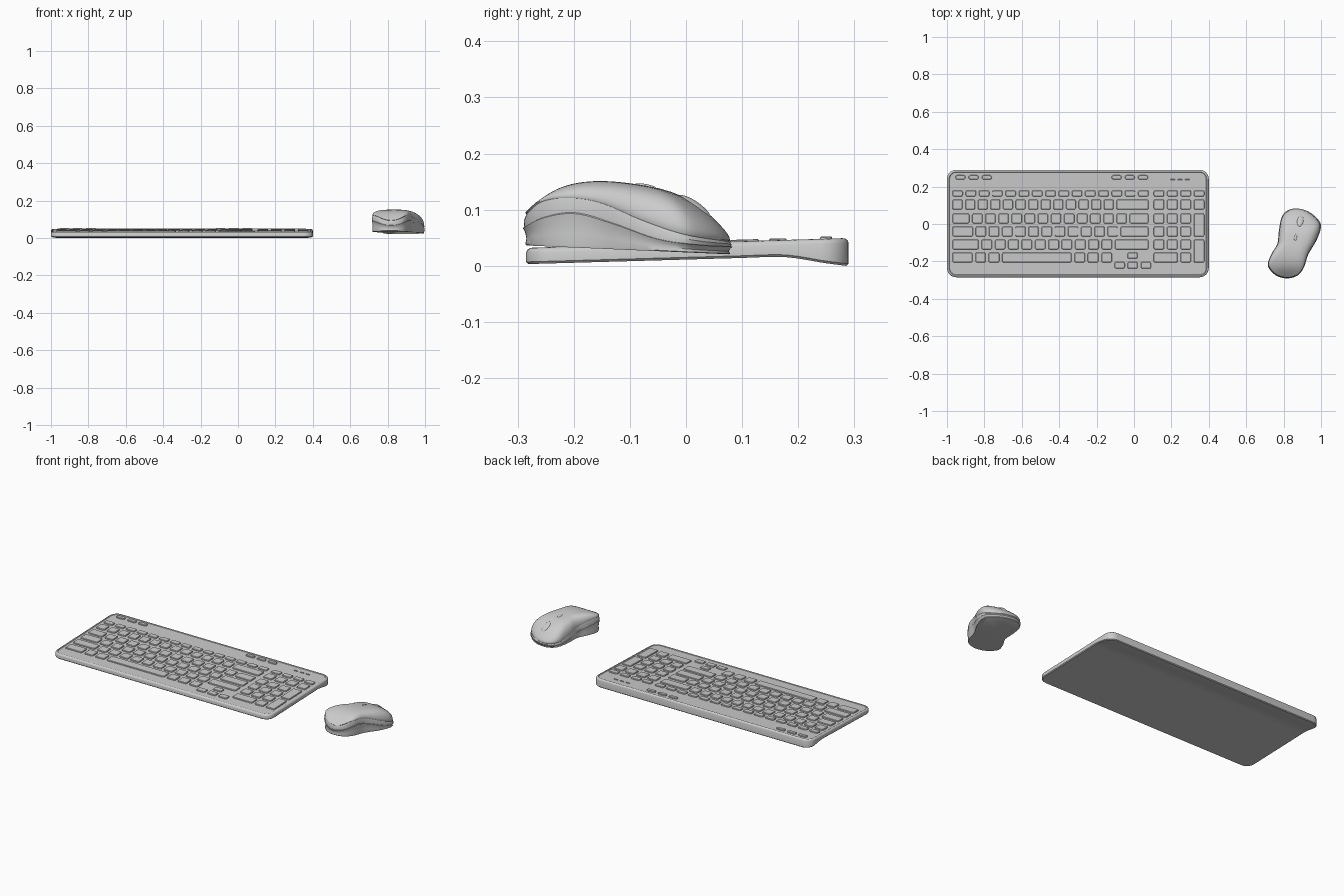
import bpy, bmesh, math
from mathutils import Vector

if "Cube" in bpy.data.objects:
    bpy.data.objects.remove(bpy.data.objects["Cube"])


def make(name, bm, angle=35):
    bmesh.ops.recalc_face_normals(bm, faces=bm.faces)
    me = bpy.data.meshes.new(name)
    bm.to_mesh(me)
    bm.free()
    ob = bpy.data.objects.new(name, me)
    bpy.context.collection.objects.link(ob)
    bpy.ops.object.select_all(action='DESELECT')
    ob.select_set(True)
    bpy.context.view_layer.objects.active = ob
    bpy.ops.object.shade_smooth_by_angle(angle=math.radians(angle))
    return ob


def loft(bm, rings):
    """Skin a stack of closed rings and return their vertices."""
    vs = [[bm.verts.new(p) for p in r] for r in rings]
    n = len(vs[0])
    for a, b in zip(vs, vs[1:]):
        for i in range(n):
            j = (i + 1) % n
            bm.faces.new((a[i], a[j], b[j], b[i]))
    return vs


def curve(pts, x):
    """Smooth height profile through sorted points."""
    n = len(pts)
    x = min(max(x, pts[0][0]), pts[-1][0])
    slope = lambda k: ((pts[min(k + 1, n - 1)][1] - pts[max(k - 1, 0)][1]) /
                       (pts[min(k + 1, n - 1)][0] - pts[max(k - 1, 0)][0]))
    for k in range(n - 1):
        (x0, y0), (x1, y1) = pts[k], pts[k + 1]
        if x <= x1:
            h = x1 - x0
            t = (x - x0) / h
            return ((2*t**3 - 3*t*t + 1) * y0 + (t**3 - 2*t*t + t) * h * slope(k)
                    + (3*t*t - 2*t**3) * y1 + (t**3 - t*t) * h * slope(k + 1))


# Keyboard body: rounded outline, sloping top, arched underside
X0, X1, Y0, Y1 = -1.0, 0.4, -0.285, 0.29
UNDER = [(-.285, .003), (.1, .014), (.165, .016), (.2, .013), (.24, .006), (.285, 0), (.29, 0)]


def top(y):
    return .032 + (y - Y0) * .0305


def under(y):
    return max(0, curve(UNDER, y))


def outline(x0, x1, y0, y1, r, inset=0, seg=6, ys=()):
    """Rounded rectangle: right half front to back, then left half back to front."""
    arc = [(math.cos(a) * (r - inset), math.sin(a) * (r - inset))
           for a in [math.pi / 2 * k / seg for k in range(seg + 1)]]
    half = [(x1 - r + c, y0 + r - s) for c, s in reversed(arc)]
    half += [(x1 - inset, y) for y in ys]
    half += [(x1 - r + c, y1 - r + s) for c, s in arc]
    return half + [(x0 + x1 - x, y) for x, y in reversed(half)]


def strip_cap(bm, ring):
    n = len(ring)
    for i in range(n // 2 - 1):
        bm.faces.new((ring[i], ring[i + 1], ring[n - 2 - i], ring[n - 1 - i]))


bm = bmesh.new()
SIDE = (-.1, .05, .1, .14, .165, .18, .2, .22)
layers = [(.004, under, 0), (0, under, .004), (0, top, -.009), (.002, top, -.004),
          (.006, top, -.001), (.011, top, 0), (.014, top, -.003)]
rings = loft(bm, [[(x, y, f(y) + d) for x, y in outline(X0, X1, Y0, Y1, .05, ins, ys=SIDE)]
                  for ins, f, d in layers])
strip_cap(bm, rings[0])
strip_cap(bm, rings[-1])
make("keyboard_body", bm)


# Keys: tapered rounded caps following the slope of the deck
def key(bm, x0, x1, y0, y1, rise=.003, r=.009):
    rs = loft(bm, [[(x, y, top(y) + d) for x, y in outline(x0, x1, y0, y1, r, ins, 3)]
                   for ins, d in ((0, -.006), (.001, rise - .0015), (.003, rise))])
    strip_cap(bm, rs[-1])
    strip_cap(bm, rs[0])


PITCH, KW = .0702, .056
LEFT, RIGHT = -.971, .078
ROWS = [(.147, .18), (.077, .131), (.003, .056), (-.067, -.013), (-.136, -.083), (-.206, -.152)]
PAD = [.105 + k * .0715 for k in range(4)]

bm = bmesh.new()
for k in range(15):                                   # function row
    x = LEFT + k * (RIGHT - KW - LEFT) / 14
    key(bm, x, x + KW, *ROWS[0])
# per row: end of first wide key, number of regular keys, start of last wide key
for row, first, count, last in ((1, -.917, 12, -.094), (2, -.88, 12, -.024),
                                (3, -.861, 11, -.072), (4, -.83, 10, -.102)):
    key(bm, LEFT, first, *ROWS[row])
    key(bm, last, RIGHT, *ROWS[row])
    step = (last - first - .0145) / count
    for k in range(count):
        x = first + .0145 + k * step
        key(bm, x, x + step - .0145, *ROWS[row])
for a, b in ((LEFT, -.863), (-.848, -.793), (-.778, -.72), (-.705, -.334),
             (-.318, -.262), (-.248, -.19), (-.174, -.118)):  # space bar row
    key(bm, a, b, *ROWS[5])
key(bm, -.035, .02, -.186, -.152)                     # arrow keys
for x in (-.104, -.035, .036):
    key(bm, x, x + .055, -.239, -.203)
for row in range(5):                                  # number pad
    for k in range(4 if row < 2 else 3):
        key(bm, PAD[k], PAD[k] + .057, *ROWS[row])
for a, b in ((3, 2), (5, 4)):
    key(bm, PAD[3], PAD[3] + .057, ROWS[a][0], ROWS[b][1])
key(bm, PAD[0], PAD[1] + .057, *ROWS[5])
key(bm, PAD[2], PAD[2] + .057, *ROWS[5])
make("keys", bm)

# Media buttons and indicator lights on the rear strip
bm = bmesh.new()
for start in (-.955, -.12):
    for k in range(3):
        x = start + k * .0705
        key(bm, x, x + .054, .238, .261, .004, .01)
make("media_buttons", bm)
bm = bmesh.new()
for k in range(3):
    x = .195 + k * .038
    key(bm, x, x + .026, .234, .241, .0005, .0034)
make("indicator_lights", bm)

# Mouse: closed smooth outline scaled about its centre
CTRL = [(.87, .083), (.93, .068), (.98, .03), (1.0, -.012), (.978, -.083), (.932, -.163),
        (.908, -.233), (.875, -.275), (.82, -.291), (.762, -.277), (.722, -.238),
        (.717, -.205), (.738, -.155), (.767, -.104), (.774, -.04), (.789, .035), (.82, .072)]
C = Vector((.848, -.1))
shape = []
N = len(CTRL)
for i in range(N):
    p0, p1, p2, p3 = (Vector(CTRL[(i + k) % N]) for k in (-1, 0, 1, 2))
    for j in range(5):
        t = j / 5
        shape.append(.5 * (2*p1 + (p2 - p0)*t + (2*p0 - 5*p1 + 4*p2 - p3)*t*t
                           + (3*p1 - p0 - 3*p2 + p3)*t**3))

SPINE = [(-.3, .09), (-.27, .12), (-.23, .142), (-.17, .151), (-.1, .147),
         (-.02, .131), (.04, .104), (.07, .083), (.09, .066)]
BAND_TOP = [(-.3, .084), (-.265, .113), (-.21, .121), (-.15, .111), (-.08, .082), (0, .056), (.09, .042)]
BAND_LOW = [(-.3, .063), (-.26, .085), (-.2, .095), (-.13, .076), (-.05, .048), (.03, .037), (.09, .034)]
hi = lambda y: curve(BAND_TOP, y)
lo = lambda y: curve(BAND_LOW, y)
floor = lambda y: .036 - .042 * (y + .285)


def ring(s, z):
    return [(*(C + (p - C) * s), z(p.y)) for p in shape]


bm = bmesh.new()
mid = lambda t: (lambda y: floor(y) * (1 - t) + lo(y) * t)
rs = loft(bm, [ring(.965, floor), ring(.975, mid(.08)), ring(.965, mid(.4)),
               ring(.978, mid(.75)), ring(1, mid(.97)), ring(.985, lo)])
bm.faces.new(rs[0])
make("mouse_base", bm)

bm = bmesh.new()
loft(bm, [ring(.985, lo), ring(.99, lambda y: (lo(y) + hi(y)) / 2), ring(.965, hi)])
make("mouse_side_band", bm)

bm = bmesh.new()
dome = [ring(.965, hi)]
for k in range(15):
    s = math.cos(k / 15 * math.pi / 2)
    f = (1 - s ** 4) ** .45
    dome.append([(q.x, q.y, curve(SPINE, q.y) * f + (hi(p.y) + .002) * (1 - f))
                 for p in shape for q in [C + (p - C) * s * .975]])
rs = loft(bm, dome)
bm.faces.new(rs[-1])
cover = make("mouse_cover", bm, 50)
bpy.context.view_layer.update()


# Scroll wheel and small button seated on the cover surface
def seat(name, x, y, size, turn, sink):
    hit, loc, nor, _ = cover.ray_cast(Vector((x, y, 1)), Vector((0, 0, -1)))
    bpy.ops.mesh.primitive_uv_sphere_add(segments=24, ring_count=12, location=loc - nor * sink)
    ob = bpy.context.object
    ob.name = name
    ob.scale = size
    ob.rotation_euler = (math.atan2(-nor.y, nor.z), 0, math.radians(turn))
    bpy.ops.object.shade_smooth()


seat("scroll_wheel", .89, .018, (.019, .037, .012), -12, .006)
seat("mouse_button", .864, -.072, (.007, .021, .005), -12, .002)
